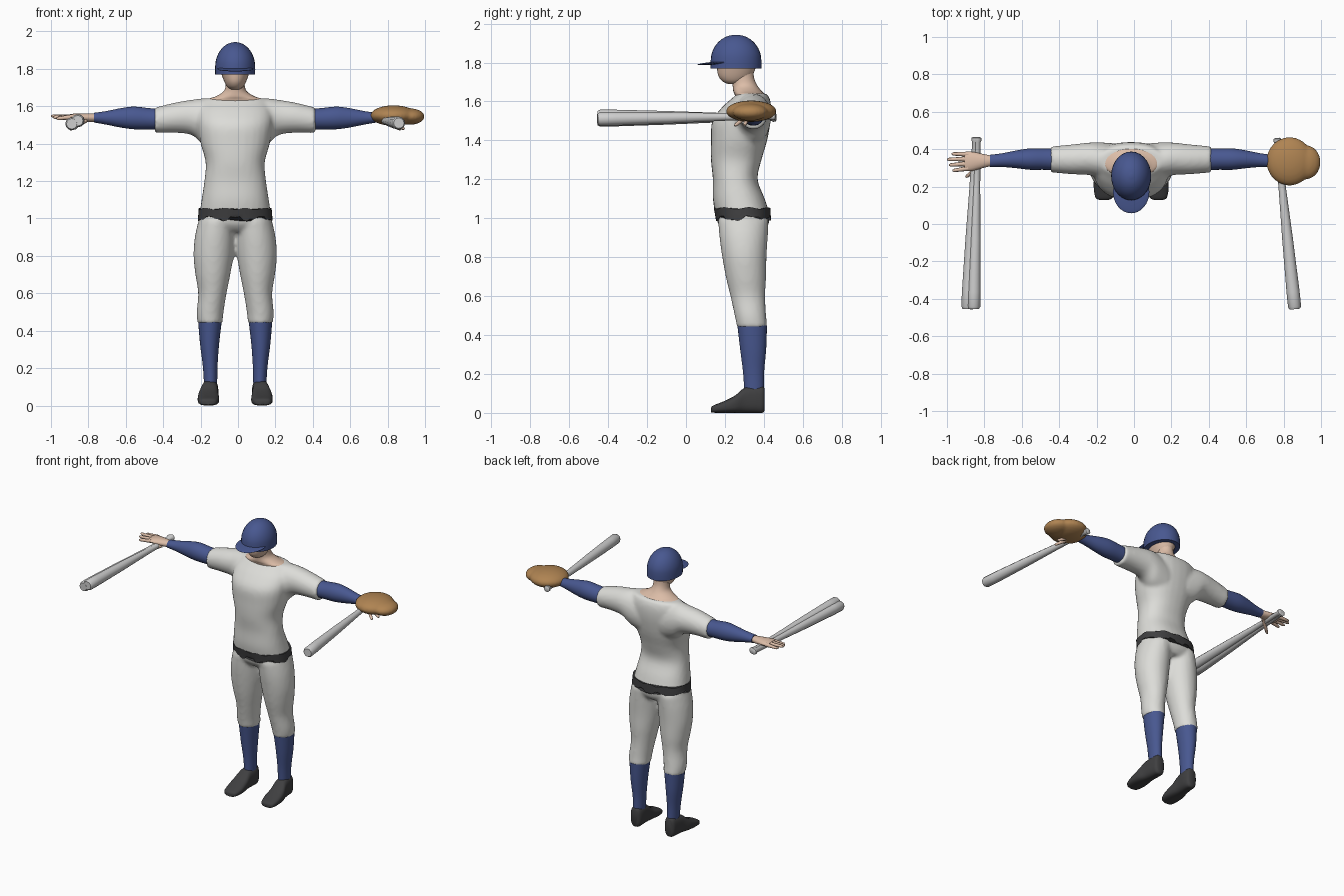
import bpy, bmesh, math
from mathutils import Vector, Matrix

if "Cube" in bpy.data.objects:
    bpy.data.objects.remove(bpy.data.objects["Cube"])

CX = -0.015   # the body's centre line


def material(name, rgb):
    m = bpy.data.materials.new(name)
    m.use_nodes = True
    m.diffuse_color = (*rgb, 1)
    m.node_tree.nodes["Principled BSDF"].inputs["Base Color"].default_value = (*rgb, 1)
    return m


WHITE = material("off white cloth", (0.72, 0.72, 0.69))
BLUE = material("navy blue", (0.065, 0.097, 0.28))
DARK = material("dark grey", (0.05, 0.05, 0.052))
SKIN = material("skin", (0.72, 0.51, 0.39))
LEATHER = material("tan leather", (0.43, 0.23, 0.085))
METAL = material("pale grey bat", (0.62, 0.62, 0.62))


def smooth_rings(rings, steps=4):
    """Catmull-Rom interpolation between cross-sections."""
    out = []
    for i in range(len(rings) - 1):
        p = [rings[max(0, min(len(rings) - 1, i + k))] for k in (-1, 0, 1, 2)]
        for s in range(steps):
            t = s / steps
            out.append([b + 0.5 * t * (c - a + t * (2*a - 5*b + 4*c - d + t * (3*(b - c) + d - a)))
                        for a, b, c, d in zip(*p)])
    return out + [rings[-1]]


def skin_rings(bm, rows):
    """Bridge rows of points into a closed skin."""
    rows = [[bm.verts.new(p) for p in row] for row in rows]
    n = len(rows[0])
    for a, b in zip(rows, rows[1:]):
        for i in range(n):
            bm.faces.new((a[i], a[(i + 1) % n], b[(i + 1) % n], b[i]))
    bm.faces.new(rows[0])
    bm.faces.new(rows[-1])


def loft(bm, axis, rings, side=1, power=2.0, n=28):
    """Rings are (position, a_min, a_max, b_min, b_max) across the given axis."""
    rows = []
    for pos, a0, a1, b0, b1 in smooth_rings(rings):
        row = []
        for i in range(n):
            t = math.tau * i / n
            c, s = math.cos(t), math.sin(t)
            a = (a0 + a1) / 2 + (a1 - a0) / 2 * math.copysign(abs(c) ** (2 / power), c)
            b = (b0 + b1) / 2 + (b1 - b0) / 2 * math.copysign(abs(s) ** (2 / power), s)
            x, y, z = {"x": (pos, a, b), "y": (a, pos, b), "z": (a, b, pos)}[axis]
            row.append((CX + side * x, y, z))
        rows.append(row)
    skin_rings(bm, rows)


def rod(bm, start, end, profile, n=10):
    """Turned shape between two points; profile holds (fraction, radius)."""
    start, end = Vector(start), Vector(end)
    d = end - start
    q = d.to_track_quat("Z", "Y")
    skin_rings(bm, [[start + d * t + q @ Vector((r * math.cos(math.tau * i / n),
                                                 r * math.sin(math.tau * i / n), 0))
                     for i in range(n)] for t, r in profile])


def ball(bm, centre, size, tilt=0):
    bmesh.ops.create_uvsphere(bm, u_segments=32, v_segments=16, radius=1,
                              matrix=Matrix.Translation(centre) @ Matrix.Rotation(tilt, 4, "X")
                              @ Matrix.Diagonal((*size, 1)))


def finish(name, bm, mat, voxel=0, angle=50):
    bmesh.ops.recalc_face_normals(bm, faces=bm.faces[:])
    me = bpy.data.meshes.new(name)
    bm.to_mesh(me)
    bm.free()
    me.materials.append(mat)
    ob = bpy.data.objects.new(name, me)
    bpy.context.collection.objects.link(ob)
    bpy.ops.object.select_all(action="DESELECT")
    ob.select_set(True)
    bpy.context.view_layer.objects.active = ob
    if voxel:   # fuse overlapping forms into one soft skin
        r = ob.modifiers.new("fuse", "REMESH")
        r.mode, r.voxel_size, r.use_smooth_shade = "VOXEL", voxel, True
        s = ob.modifiers.new("soften", "SMOOTH")
        s.factor, s.iterations = 0.5, 5
    else:
        bpy.ops.object.shade_smooth_by_angle(angle=math.radians(angle))
    return ob


# Shirt: torso and both sleeves
bm = bmesh.new()
loft(bm, "z", [(1.02, -.192, .192, .15, .43), (1.1, -.18, .18, .138, .405),
               (1.2, -.165, .165, .138, .368), (1.3, -.158, .158, .128, .388),
               (1.4, -.185, .185, .128, .417), (1.5, -.2, .2, .135, .435),
               (1.57, -.2, .2, .185, .438), (1.615, -.18, .18, .235, .43),
               (1.642, -.165, .165, .265, .415)], power=2.3)
for s in (1, -1):
    loft(bm, "x", [(.08, .22, .43, 1.36, 1.63), (.17, .245, .437, 1.395, 1.642),
                   (.23, .262, .435, 1.445, 1.635), (.32, .266, .425, 1.458, 1.62),
                   (.43, .276, .415, 1.456, 1.593)], side=s)
finish("shirt", bm, WHITE, 0.012)

# Trousers: hips and both legs
bm = bmesh.new()
loft(bm, "z", [(.93, -.1, .1, .2, .4), (.97, -.185, .185, .165, .425),
               (1.04, -.192, .192, .15, .432)], power=2.3)
for s in (1, -1):
    loft(bm, "z", [(.438, .068, .202, .262, .42), (.5, .062, .206, .25, .412),
                   (.6, .046, .198, .228, .407), (.7, .026, .213, .204, .412),
                   (.8, .01, .223, .186, .414), (.9, .002, .216, .172, .42),
                   (.99, .0, .196, .165, .425)], side=s)
finish("trousers", bm, WHITE, 0.012)

# Belt with an uneven edge
bm = bmesh.new()
loft(bm, "z", [(1.0, -.199, .199, .152, .436), (1.052, -.195, .195, .144, .434)], power=2.3, n=72)
for v in bm.verts:
    turn = math.atan2(v.co.y - .29, v.co.x - CX)
    if v.co.z < 1.01:
        v.co.z += 0.012 * math.sin(7 * turn) + 0.006 * math.sin(17 * turn)
    elif v.co.z > 1.04:
        v.co.z += 0.005 * math.sin(9 * turn)
finish("belt", bm, DARK)

# Socks, shoes, undersleeves and palms
for s, label in ((1, "left"), (-1, "right")):
    bm = bmesh.new()
    loft(bm, "z", [(.08, .098, .166, .3, .4), (.14, .096, .168, .298, .4),
                   (.22, .094, .174, .292, .402), (.33, .086, .188, .278, .412),
                   (.45, .072, .198, .264, .416)], side=s)
    finish(label + "_sock", bm, BLUE)

    bm = bmesh.new()
    loft(bm, "y", [(.128, .125, .165, .004, .026), (.14, .1, .19, .001, .038),
                   (.19, .086, .2, 0, .058), (.25, .088, .198, 0, .088),
                   (.3, .092, .184, 0, .128), (.36, .09, .176, 0, .138),
                   (.392, .096, .17, 0, .137), (.404, .108, .158, .012, .125)],
         side=s, power=2.8)
    finish(label + "_shoe", bm, DARK)

    bm = bmesh.new()
    loft(bm, "x", [(.39, .286, .404, 1.475, 1.585), (.46, .29, .404, 1.476, 1.59),
                   (.54, .29, .404, 1.477, 1.598), (.61, .298, .394, 1.486, 1.59),
                   (.69, .305, .378, 1.502, 1.574), (.755, .305, .37, 1.513, 1.565)], side=s)
    finish(label + "_undersleeve", bm, BLUE)

    # Hand: palm, thumb and (only on the bare hand) fingers
    bm = bmesh.new()
    loft(bm, "x", [(.74, .312, .364, 1.518, 1.56), (.79, .3, .374, 1.516, 1.562),
                   (.85, .284, .386, 1.522, 1.562), (.89, .284, .386, 1.53, 1.556)], side=s, n=16)
    taper = [(0, .014), (.5, .011), (.9, .009), (1, .004)]
    rod(bm, (CX + s * .8, .315, 1.525), (CX + s * .885, .25, 1.475), taper, 8)
    if s < 0:
        for k, tip in enumerate((.955, .975, .985, .96)):
            rod(bm, (CX - .87, .298 + .025 * k, 1.543),
                (CX - tip, .285 + .03 * k, 1.548 - .007 * abs(k - 2)), taper, 8)
    else:
        rod(bm, (CX + .82, .32, 1.52), (CX + .905, .3, 1.478), taper, 8)
    finish(label + "_hand", bm, SKIN)

# Neck and head
bm = bmesh.new()
loft(bm, "z", [(1.59, -.16, .16, .26, .41), (1.635, -.15, .15, .25, .405),
               (1.652, -.105, .105, .243, .39), (1.68, -.062, .062, .24, .368),
               (1.72, -.05, .05, .235, .35), (1.78, -.05, .05, .23, .345)])
finish("neck", bm, SKIN)
bm = bmesh.new()
loft(bm, "z", [(1.69, -.022, .022, .215, .275), (1.705, -.043, .043, .186, .31),
               (1.735, -.06, .06, .165, .342), (1.785, -.078, .078, .158, .362)])
finish("head", bm, SKIN)

# Cap: crown and brim
bm = bmesh.new()
crown = [(1.77, 1)] + [(1.81 + .133 * math.sin(a), math.cos(a))
                       for a in (0, .25, .5, .75, 1, 1.25, 1.5)]
loft(bm, "z", [(z, -.107 * f, .107 * f, .257 - .13 * f, .257 + .13 * f) for z, f in crown])
finish("cap_crown", bm, BLUE)
bm = bmesh.new()
ball(bm, (CX, .172, 1.799), (.097, .115, .008), math.radians(5))
finish("cap_brim", bm, BLUE)

# Fielding mitt
bm = bmesh.new()
ball(bm, (.832, .335, 1.55), (.125, .13, .055))
ball(bm, (.918, .33, 1.545), (.08, .092, .044))
finish("mitt", bm, LEATHER, 0.009)

# Bats
bat = [(0, .012), (.005, .021), (.02, .021), (.03, .016), (.3, .02), (.6, .029),
       (.9, .035), (.985, .035), (1, .028)]
for name, start, end in (
        ("left_bat", (.765, .46, 1.525), (.86, -.455, 1.51)),
        ("right_outer_bat", (-.848, .465, 1.517), (-.889, -.455, 1.506)),
        ("right_inner_bat", (-.836, .465, 1.52), (-.857, -.455, 1.523))):
    bm = bmesh.new()
    rod(bm, start, end, bat, 12)
    finish(name, bm, METAL, angle=40)
